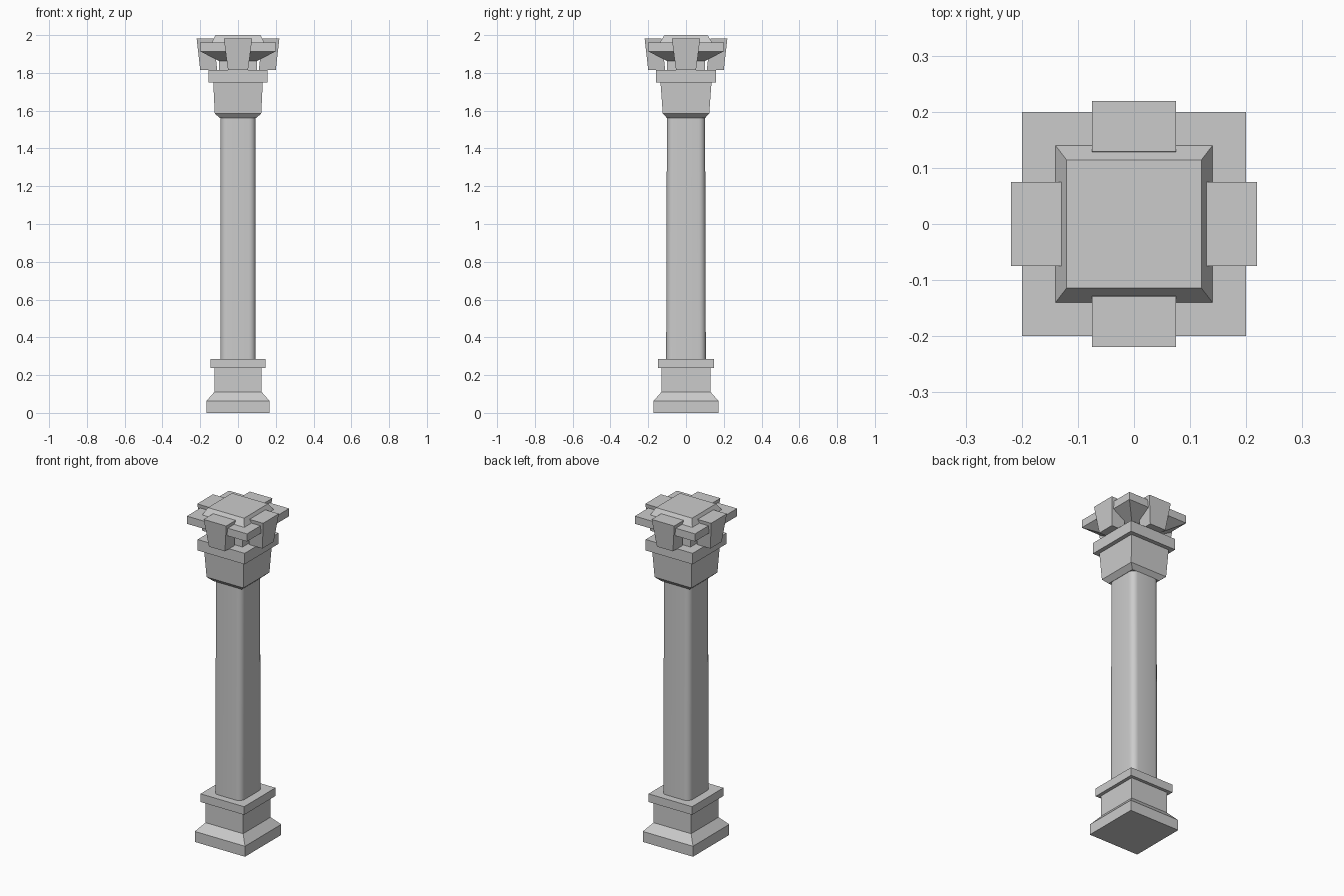
import bpy, bmesh, math
from mathutils import Matrix

cube = bpy.data.objects.get("Cube")
if cube:
    bpy.data.objects.remove(cube, do_unlink=True)

stone = bpy.data.materials.new("grey_stone")
stone.use_nodes = True
colour = (0.6, 0.6, 0.6, 1)
stone.diffuse_color = colour
stone.node_tree.nodes["Principled BSDF"].inputs["Base Color"].default_value = colour


def make_object(name, bm):
    bmesh.ops.recalc_face_normals(bm, faces=bm.faces)
    mesh = bpy.data.meshes.new(name)
    bm.to_mesh(mesh)
    bm.free()
    mesh.materials.append(stone)
    obj = bpy.data.objects.new(name, mesh)
    bpy.context.collection.objects.link(obj)
    return obj


def stack(name, levels):
    """Loft rectangles given as (z, half width, half depth)."""
    bm = bmesh.new()
    rings = [[bm.verts.new((sx * hx, sy * hy, z))
              for sx, sy in ((-1, -1), (1, -1), (1, 1), (-1, 1))]
             for z, hx, hy in levels]
    for low, high in zip(rings, rings[1:]):
        for i in range(4):
            j = (i + 1) % 4
            bm.faces.new((low[i], low[j], high[j], high[i]))
    bm.faces.new(rings[0][::-1])
    bm.faces.new(rings[-1])
    return make_object(name, bm)


# Base
stack("plinth", [(0, .167, .172), (.063, .167, .172), (.111, .125, .13)])
stack("base_block", [(.111, .125, .13), (.237, .125, .13)])
stack("base_slab", [(.237, .145, .149), (.286, .145, .149)])

# Shaft with rounded upright corners
shaft = stack("shaft", [(.286, .093, .105), (1.57, .093, .101)])
bm = bmesh.new()
bm.from_mesh(shaft.data)
uprights = [e for e in bm.edges
            if abs(e.verts[0].co.z - e.verts[1].co.z) > 1]
bmesh.ops.bevel(bm, geom=uprights, offset=.035, segments=5,
                profile=.5, affect='EDGES')
bm.to_mesh(shaft.data)
bm.free()
bpy.ops.object.select_all(action='DESELECT')
shaft.select_set(True)
bpy.context.view_layer.objects.active = shaft
bpy.ops.object.shade_smooth_by_angle(angle=math.radians(40))

# Capital
stack("capital_bell", [(1.56, .095, .1), (1.585, .123, .123), (1.75, .131, .135)])
stack("capital_slab", [(1.75, .156, .16), (1.816, .156, .16)])
stack("capital_core", [(1.816, .1, .1), (1.862, .1, .1), (1.914, .2, .2),
                       (1.96, .2, .2)])
stack("top_cap", [(1.96, .14, .14), (2, .12, .114)])

# Four tapered brackets around the capital
for i, side in enumerate(("front", "left", "back", "right")):
    bm = bmesh.new()
    low = [bm.verts.new((x, y, 1.816)) for x, y in
           ((-.053, -.2), (.053, -.2), (.053, -.11), (-.053, -.11))]
    high = [bm.verts.new((x, y, 1.981)) for x, y in
            ((-.075, -.219), (.075, -.219), (.075, -.129), (-.075, -.129))]
    for a in range(4):
        b = (a + 1) % 4
        bm.faces.new((low[a], low[b], high[b], high[a]))
    bm.faces.new(low[::-1])
    bm.faces.new(high)
    bm.transform(Matrix.Rotation(i * math.pi / 2, 4, 'Z'))
    make_object(side + "_bracket", bm)
